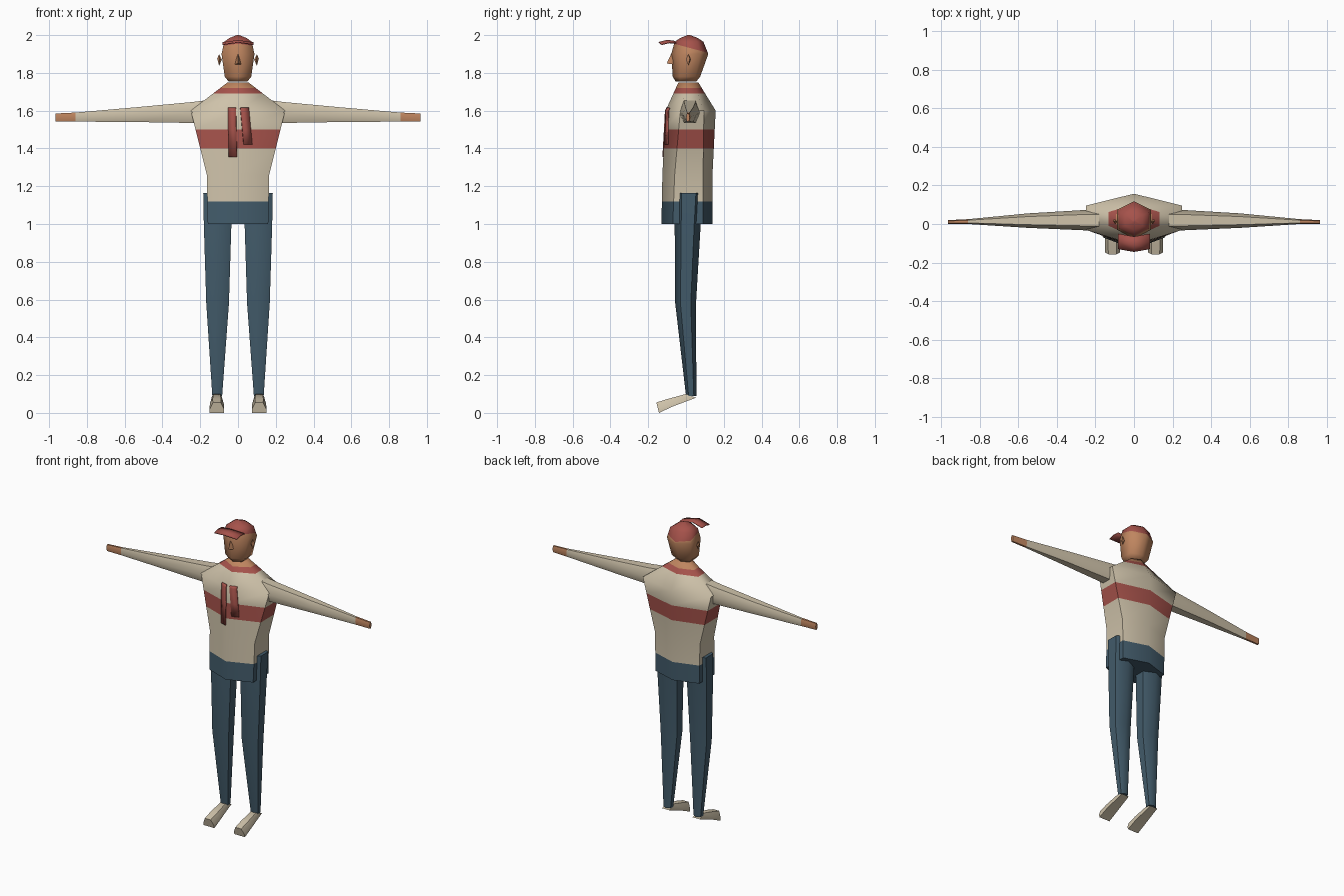
import bpy, bmesh
from mathutils import Vector

cube = bpy.data.objects.get("Cube")
if cube:
    bpy.data.objects.remove(cube, do_unlink=True)


def material(name, rgb):
    m = bpy.data.materials.new(name)
    m.use_nodes = True
    m.diffuse_color = (*rgb, 1)
    m.node_tree.nodes["Principled BSDF"].inputs["Base Color"].default_value = (*rgb, 1)
    return m


CREAM = material("cream cloth", (0.62, 0.54, 0.40))
RED = material("faded red", (0.38, 0.085, 0.07))
BLUE = material("denim blue", (0.055, 0.105, 0.145))
SKIN = material("skin", (0.52, 0.235, 0.115))


def finish(name, bm, mats, rule=None, angle=1.1):
    """Turn a bmesh into an object and colour its faces by a rule on the face centre."""
    bmesh.ops.recalc_face_normals(bm, faces=bm.faces)
    for f in bm.faces:
        f.material_index = rule(f.calc_center_median()) if rule else 0
    me = bpy.data.meshes.new(name)
    bm.to_mesh(me)
    bm.free()
    for m in mats:
        me.materials.append(m)
    ob = bpy.data.objects.new(name, me)
    bpy.context.collection.objects.link(ob)
    bpy.ops.object.select_all(action='DESELECT')
    ob.select_set(True)
    bpy.context.view_layer.objects.active = ob
    bpy.ops.object.shade_smooth_by_angle(angle=angle)
    return ob


def loft(rings, closed=True):
    """Skin a list of point rings; closed rings also get end caps."""
    bm = bmesh.new()
    loops = [[bm.verts.new(p) for p in r] for r in rings]
    n = len(rings[0])
    for a, b in zip(loops, loops[1:]):
        for i in range(n if closed else n - 1):
            j = (i + 1) % n
            bm.faces.new((a[i], a[j], b[j], b[i]))
    if closed:
        bm.faces.new(loops[0])
        bm.faces.new(loops[-1])
    return bm


def hexagon(cx, w, front, side_front, side_back, back, z):
    """Level six-sided ring with a corner at the front and the back."""
    return [(cx, front, z), (cx + w, side_front, z), (cx + w, side_back, z),
            (cx, back, z), (cx - w, side_back, z), (cx - w, side_front, z)]


# Torso profile: height, half width, front, side front, side back, back
TORSO = [(1.0, 0.16, -0.13, -0.07, 0.09, 0.14),
         (1.26, 0.165, -0.125, -0.06, 0.09, 0.14),
         (1.6, 0.25, -0.108, -0.03, 0.095, 0.157),
         (1.75, 0.055, -0.04, 0.005, 0.04, 0.065)]


def torso_at(z):
    for a, b in zip(TORSO, TORSO[1:]):
        if z <= b[0]:
            t = (z - a[0]) / (b[0] - a[0])
            return [p + (q - p) * t for p, q in zip(a[1:], b[1:])]


def torso_colour(c):
    if c.z < 1.12:
        return 2
    if c.z > 1.72:
        return 3
    return 1 if 1.4 < c.z < 1.5 or c.z > 1.69 else 0


levels = (1.0, 1.12, 1.26, 1.4, 1.5, 1.6, 1.69, 1.72, 1.75)
finish("torso", loft([hexagon(0, *torso_at(z), z) for z in levels]),
       (CREAM, RED, BLUE, SKIN), torso_colour)


# Slanted chest stripes that lie on the shirt front
def chest_stripe(name, top_x, low_x, low_z, width):
    high_z = 1.615
    rows = []
    for z in (high_z, 1.6, 1.5, low_z):
        x = top_x + (low_x - top_x) * (high_z - z) / (high_z - low_z)
        half, front, side = torso_at(z)[:3]
        rows.append([(px, front + (side - front) * abs(px) / half - 0.004, z)
                     for px in (x, x + width)])
    finish(name, loft(rows, closed=False), [RED])
    ob = bpy.context.object
    mod = ob.modifiers.new("thickness", 'SOLIDIFY')
    mod.thickness = 0.006
    mod.offset = 0


chest_stripe("right_chest_stripe", -0.053, -0.048, 1.355, 0.042)
chest_stripe("left_chest_stripe", 0.012, 0.03, 1.42, 0.045)

# Head and cap, split along a plane that drops toward the back
HEAD = [(1.755, 0.05, -0.055, -0.03, 0.035, 0.055),
        (1.78, 0.07, -0.07, -0.035, 0.05, 0.075),
        (1.9, 0.087, -0.078, -0.03, 0.075, 0.118),
        (1.965, 0.073, -0.06, -0.02, 0.06, 0.092),
        (1.985, 0.045, -0.03, -0.01, 0.045, 0.062),
        (2.0, 0.006, 0.008, 0.012, 0.018, 0.022)]
bm = loft([hexagon(0, *r[1:], r[0]) for r in HEAD])
cut_point, cut_normal = Vector((0, 0.02, 1.932)), Vector((0, 0.27, 1))
bmesh.ops.bisect_plane(bm, geom=bm.verts[:] + bm.edges[:] + bm.faces[:],
                       plane_co=cut_point, plane_no=cut_normal)
finish("head_and_cap", bm, (SKIN, RED),
       lambda c: int((c - cut_point).dot(cut_normal) > 0))

# Cap visor, arched across its width
visor = loft([[(x, y - 0.015 * (x == 0), z + 0.012 * (x == 0)) for x in (-0.083, 0, 0.083)]
              for y, z in ((-0.05, 1.96), (-0.09, 1.962), (-0.13, 1.952))], closed=False)
mod = finish("cap_visor", visor, [RED]).modifiers.new("thickness", 'SOLIDIFY')
mod.thickness = 0.005

# Nose wedge
bm = bmesh.new()
for p in ((0, -0.07, 1.92), (-0.016, -0.07, 1.845), (0.016, -0.07, 1.845), (0, -0.102, 1.85)):
    bm.verts.new(p)
bmesh.ops.convex_hull(bm, input=bm.verts)
finish("nose", bm, [SKIN], angle=0.5)

for s, side in ((1, "left"), (-1, "right")):
    # Ear: a small upright diamond
    bm = bmesh.new()
    for p in ((0.085, 0.012, 1.87), (0.11, 0.02, 1.875), (0.1, 0.012, 1.9),
              (0.1, 0.012, 1.838), (0.098, 0.0, 1.872), (0.098, 0.025, 1.872)):
        bm.verts.new((s * p[0], p[1], p[2]))
    bmesh.ops.convex_hull(bm, input=bm.verts)
    finish(side + "_ear", bm, [SKIN], angle=0.5)

    # Sleeve and hand: x, y range, z range
    rings = []
    for x, y0, y1, z0, z1 in ((0.15, -0.037, 0.075, 1.53, 1.657),
                              (0.25, -0.033, 0.073, 1.535, 1.645),
                              (0.55, -0.02, 0.055, 1.54, 1.617),
                              (0.86, 0.0, 0.025, 1.542, 1.59),
                              (0.965, 0.0, 0.02, 1.543, 1.585)):
        zm, inset = (z0 + z1) / 2, (y1 - y0) * 0.22
        rings.append([(s * x, y, z) for y, z in (
            (y0 + inset, z0), (y1 - inset, z0), (y1, zm),
            (y1 - inset, z1), (y0 + inset, z1), (y0, zm))])
    finish(side + "_arm", loft(rings), (CREAM, SKIN), lambda c: int(abs(c.x) > 0.86))

    # Trouser leg: height, centre, half width, front, back
    rings = []
    for z, cx, w, front, back in ((0.09, 0.11, 0.026, 0.0, 0.055),
                                  (0.58, 0.108, 0.06, -0.057, 0.053),
                                  (1.0, 0.108, 0.073, -0.06, 0.078),
                                  (1.163, 0.108, 0.076, -0.06, 0.09)):
        d = (back - front) * 0.25
        rings.append(hexagon(s * cx, w, front, front + d, back - d, back, z))
    finish(side + "_leg", loft(rings), [BLUE])

    # Shoe: slopes down from the ankle to a wider toe
    rings = []
    for y_top, z_top, y_low, z_low, w_top, w_low in (
            (0.0, 0.1, 0.053, 0.08, 0.026, 0.026),
            (-0.1, 0.073, -0.07, 0.034, 0.032, 0.037),
            (-0.157, 0.055, -0.143, 0.0, 0.03, 0.039)):
        zm, ym = (z_top + 2 * z_low) / 3, (y_top + 2 * y_low) / 3
        rings.append([(s * 0.112 + x, y, z) for x, y, z in (
            (-w_low, y_low, z_low), (w_low, y_low, z_low), (w_low, ym, zm),
            (w_top * 0.7, y_top, z_top), (-w_top * 0.7, y_top, z_top), (-w_low, ym, zm))])
    finish(side + "_shoe", loft(rings), [CREAM])
